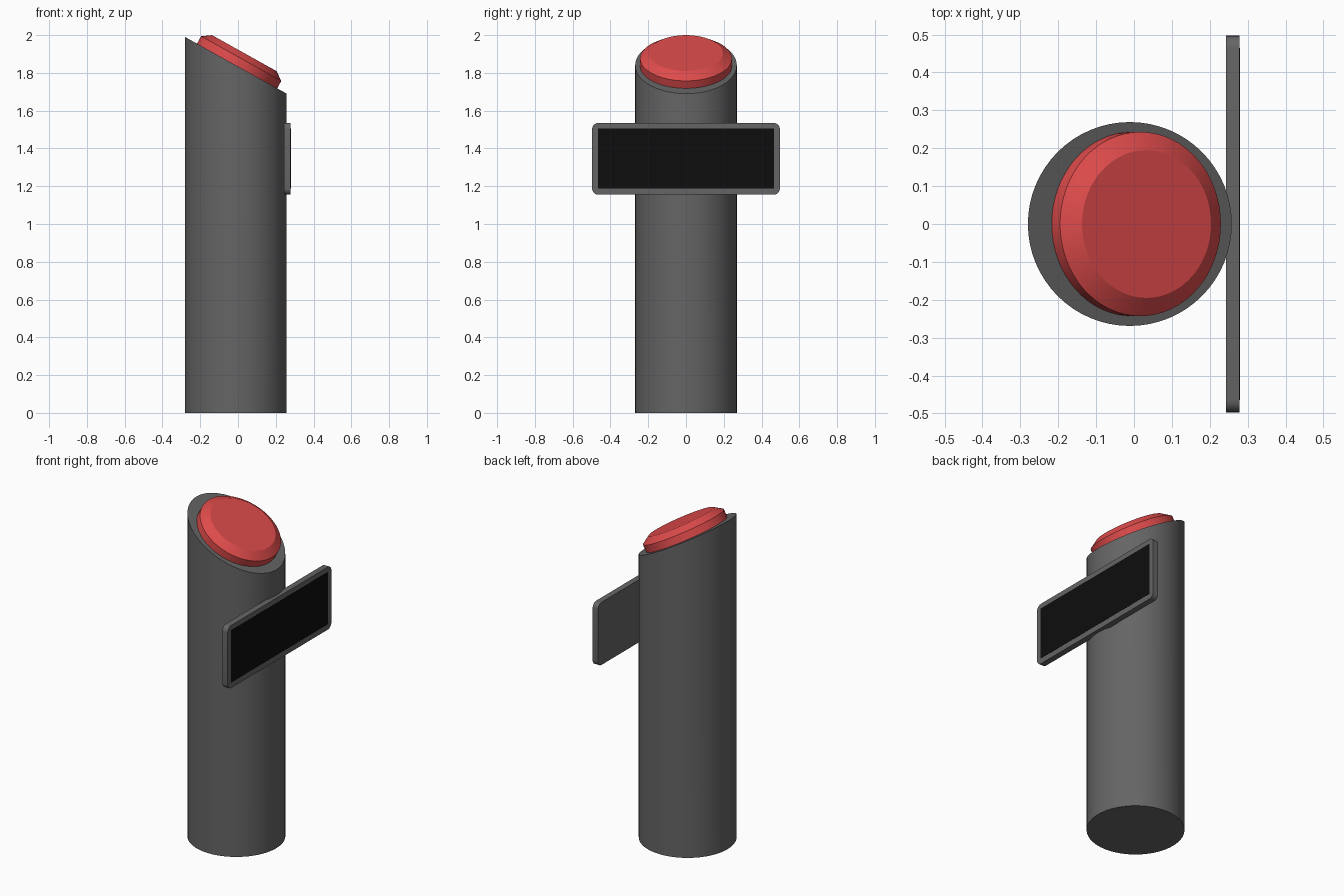
import bpy, bmesh, math
from mathutils import Matrix, Vector

cube = bpy.data.objects.get("Cube")
if cube:
    bpy.data.objects.remove(cube, do_unlink=True)


def material(name, rgb):
    m = bpy.data.materials.new(name)
    m.use_nodes = True
    m.diffuse_color = (*rgb, 1)
    m.node_tree.nodes["Principled BSDF"].inputs["Base Color"].default_value = (*rgb, 1)
    return m


def finish(name, bm, mat, smooth=True):
    bmesh.ops.recalc_face_normals(bm, faces=bm.faces)
    mesh = bpy.data.meshes.new(name)
    bm.to_mesh(mesh)
    bm.free()
    mesh.materials.append(mat)
    obj = bpy.data.objects.new(name, mesh)
    bpy.context.collection.objects.link(obj)
    bpy.ops.object.select_all(action='DESELECT')
    obj.select_set(True)
    bpy.context.view_layer.objects.active = obj
    if smooth:
        bpy.ops.object.shade_smooth_by_angle(angle=math.radians(30))
    return obj


grey = material("dark grey", (0.13, 0.13, 0.13))
red = material("button red", (0.73, 0.07, 0.07))
black = material("screen black", (0.004, 0.004, 0.004))

SEGMENTS = 64
POST_X, POST_R = -0.011, 0.269
TOP_Z, RISE = 1.84, 0.15          # slanted top: middle height, rise at the edge
TILT = math.atan2(RISE, POST_R)

# Post: cylinder with its top ring sheared to a slant
bm = bmesh.new()
bmesh.ops.create_cone(bm, cap_ends=True, segments=SEGMENTS, radius1=POST_R, radius2=POST_R, depth=1)
for v in bm.verts:
    v.co.z = TOP_Z - v.co.x * RISE / POST_R if v.co.z > 0 else 0
    v.co.x += POST_X
finish("post", bm, grey)

# Button: turned profile tilted onto the slanted top
bm = bmesh.new()
profile = [(0, -0.005), (0.243, -0.005), (0.243, 0.045), (0.195, 0.078), (0, 0.078)]
points = [bm.verts.new((r, 0, z)) for r, z in profile]
edges = [bm.edges.new(pair) for pair in zip(points, points[1:])]
bmesh.ops.spin(bm, geom=points + edges, cent=(0, 0, 0), axis=(0, 0, 1),
               angle=math.tau, steps=SEGMENTS)
bmesh.ops.remove_doubles(bm, verts=bm.verts, dist=0.0005)
place = Matrix.Translation((POST_X, 0, TOP_Z)) @ Matrix.Rotation(TILT, 4, 'Y')
bm.transform(place @ Matrix.Translation((0.007, 0, 0)))
finish("button", bm, red)


def box(x0, x1, half_y, z0, z1):
    bm = bmesh.new()
    bmesh.ops.create_cube(bm, size=1)
    bm.transform(Matrix.Translation(((x0 + x1) / 2, 0, (z0 + z1) / 2))
                 @ Matrix.Diagonal((x1 - x0, half_y * 2, z1 - z0, 1)))
    return bm


# Sign panel: slab with rounded corners
bm = box(0.243, 0.279, 0.497, 1.155, 1.535)
corners = [e for e in bm.edges
           if abs((e.verts[0].co - e.verts[1].co).normalized().dot(Vector((1, 0, 0)))) > 0.9]
bmesh.ops.bevel(bm, geom=corners, offset=0.033, segments=6, profile=0.5, affect='EDGES')
finish("sign_panel", bm, grey)

# Screen: thin plate on the panel face
finish("screen", box(0.275, 0.28, 0.465, 1.188, 1.505), black, smooth=False)
